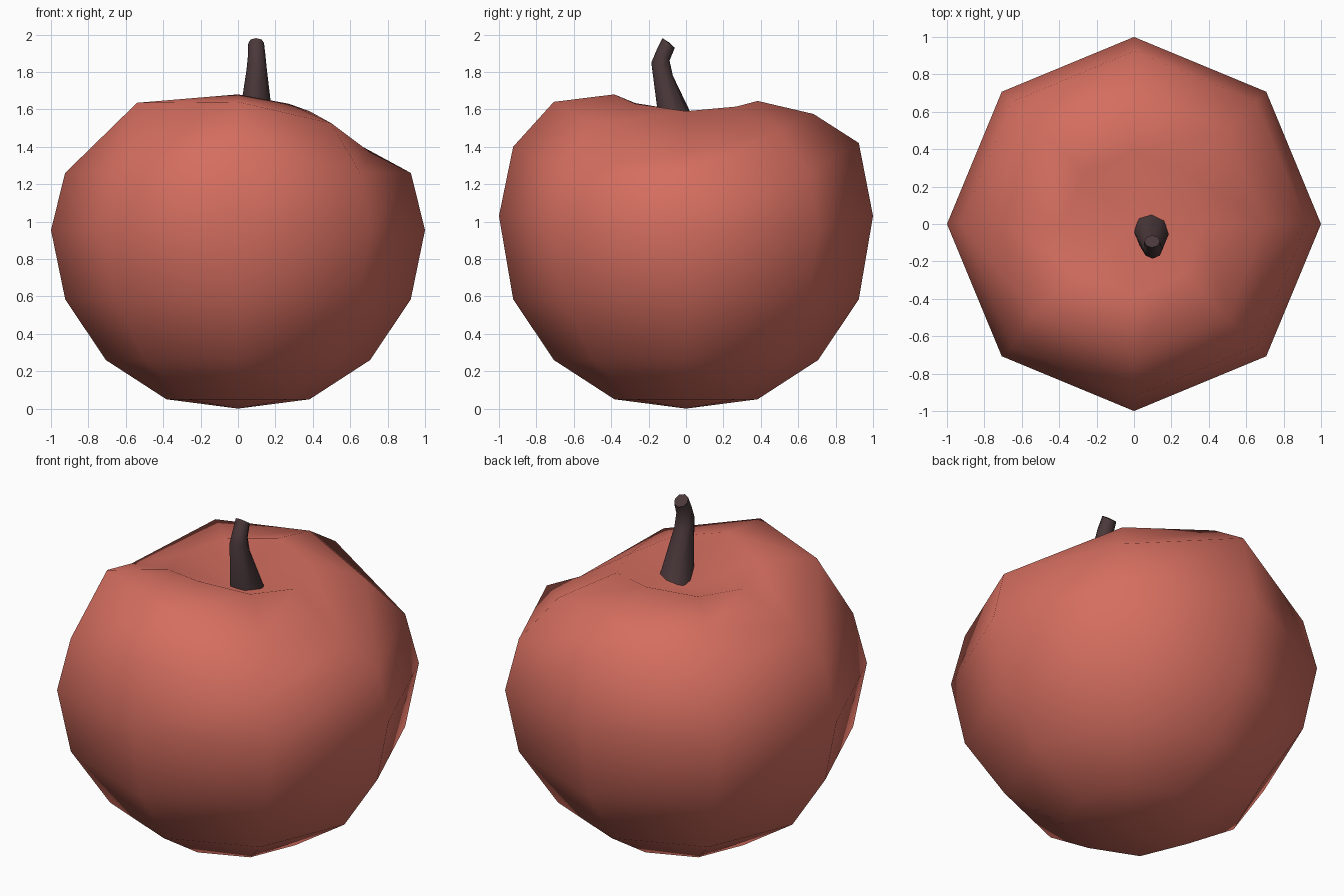
import bpy, bmesh, math
from mathutils import Vector

if "Cube" in bpy.data.objects:
    bpy.data.objects.remove(bpy.data.objects["Cube"])


def material(name, rgb):
    m = bpy.data.materials.new(name)
    m.diffuse_color = (*rgb, 1)
    m.use_nodes = True
    m.node_tree.nodes["Principled BSDF"].inputs["Base Color"].default_value = m.diffuse_color
    return m


def skin(name, rings, start, end, mat):
    """Join 8-sided rings into a closed shell, fanning each end to a point."""
    bm = bmesh.new()
    loops = [[bm.verts.new(p) for p in ring] for ring in rings]
    n = len(loops[0])
    first, last = bm.verts.new(start), bm.verts.new(end)
    for i in range(n):
        j = (i + 1) % n
        bm.faces.new((first, loops[0][j], loops[0][i]))
        bm.faces.new((last, loops[-1][i], loops[-1][j]))
        for a, b in zip(loops, loops[1:]):
            bm.faces.new((a[i], a[j], b[j], b[i]))
    bmesh.ops.recalc_face_normals(bm, faces=bm.faces)
    for f in bm.faces:
        f.smooth = True
    me = bpy.data.meshes.new(name)
    bm.to_mesh(me)
    bm.free()
    me.materials.append(mat)
    ob = bpy.data.objects.new(name, me)
    bpy.context.collection.objects.link(ob)
    return ob


SIDES = [math.tau * k / 8 for k in range(8)]

# Fruit body: sphere rings, with an uneven shoulder around the top.
# Heights run counter-clockwise starting from +x.
profile = [
    (0.383, [0.05] * 8),
    (0.707, [0.26] * 8),
    (0.924, [0.585] * 8),
    (1.0, [0.955, 0.96, 1.03, 0.96, 0.955, 0.96, 1.03, 0.96]),
    (0.924, [1.26, 1.26, 1.42, 1.26, 1.26, 1.265, 1.40, 1.26]),
    (0.707, [1.37, 1.49, 1.575, 1.58, 1.45, 1.635, 1.64, 1.525]),
    (0.383, [1.59, 1.615, 1.645, 1.615, 1.59, 1.633, 1.68, 1.63]),
]
rings = [[Vector((r * math.cos(a), r * math.sin(a), z)) for a, z in zip(SIDES, zs)]
         for r, zs in profile]
rings[5][5] += Vector((-0.04, 0.03, 0))   # pushed-out shoulder bump
rings[5][2] += Vector((0, -0.025, 0))
skin("fruit_body", rings, (0, 0, 0), (0, 0, 1.5),
     material("red_skin", (0.66, 0.155, 0.115)))

# Stem: tapered tube that leans forward, then bends back at the tip.
# centre, half width, half depth, tilt in degrees
sections = [
    ((0.095, -0.035, 1.49), 0.098, 0.104, 0),
    ((0.10, -0.128, 1.815), 0.054, 0.067, -31),
    ((0.10, -0.124, 1.886), 0.047, 0.044, -35),
    ((0.097, -0.093, 1.955), 0.042, 0.042, -38),
]
stem = []
for c, w, d, tilt in sections:
    t = math.radians(tilt)
    stem.append([Vector(c) + Vector((w * math.cos(a), d * math.sin(a) * math.cos(t),
                                     d * math.sin(a) * math.sin(t))) for a in SIDES])
stem_ob = skin("stem", stem, sections[0][0], (0.097, -0.091, 1.958),
               material("dark_stem", (0.07, 0.04, 0.043)))
bpy.context.view_layer.objects.active = stem_ob
stem_ob.select_set(True)
bpy.ops.object.shade_smooth_by_angle(angle=math.radians(60))
